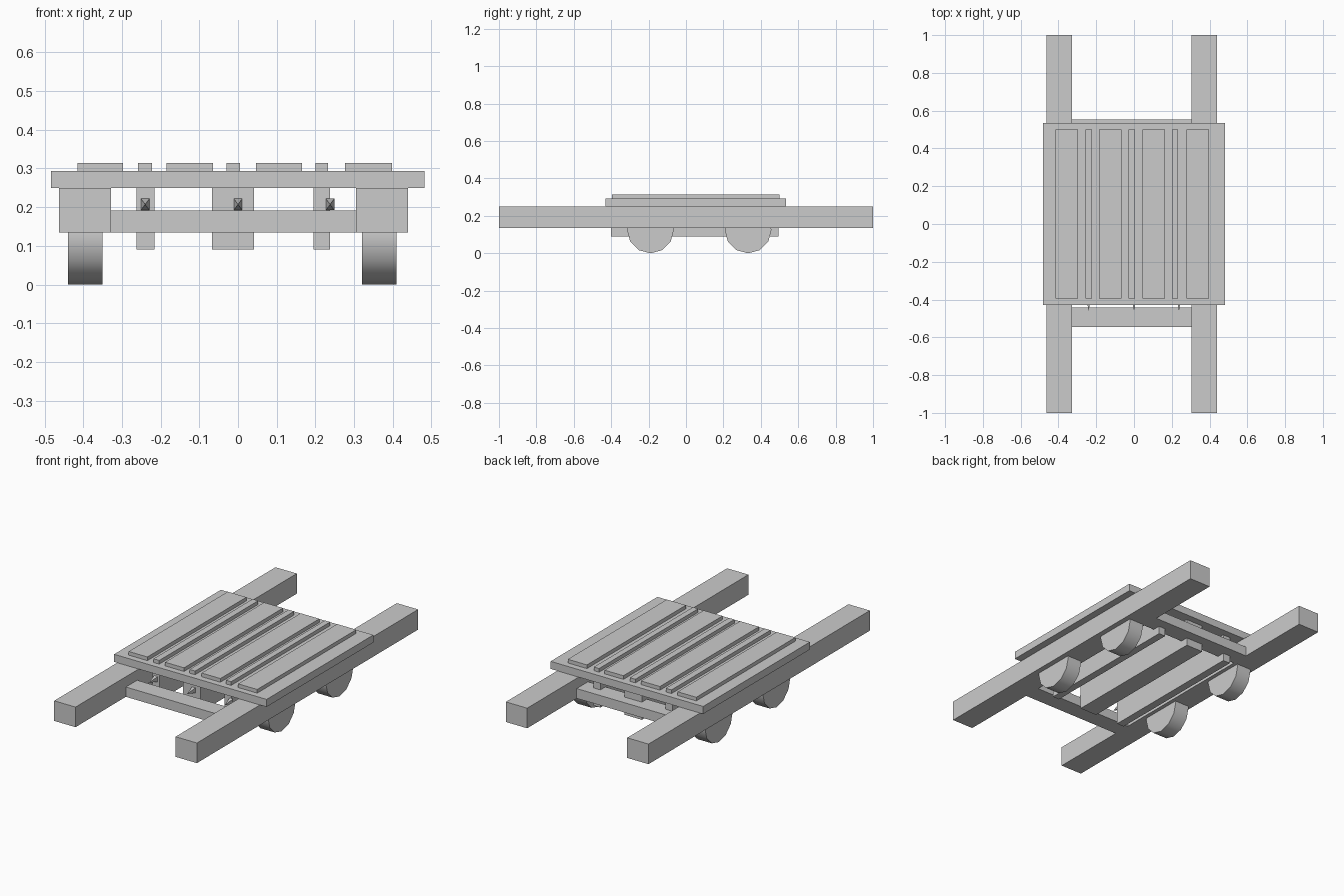
import bpy
from math import radians

if "Cube" in bpy.data.objects:
    bpy.data.objects.remove(bpy.data.objects["Cube"])


def box(name, x0, x1, y0, y1, z0, z1):
    bpy.ops.mesh.primitive_cube_add(
        size=1, location=((x0 + x1) / 2, (y0 + y1) / 2, (z0 + z1) / 2))
    ob = bpy.context.object
    ob.name = name
    ob.scale = (x1 - x0, y1 - y0, z1 - z0)
    bpy.ops.object.transform_apply(location=False, rotation=False, scale=True)
    return ob


# Long side rails
box("left_rail", -0.463, -0.328, -1, 1, 0.135, 0.25)
box("right_rail", 0.305, 0.44, -1, 1, 0.135, 0.25)

# Deck board
box("deck", -0.483, 0.482, -0.43, 0.535, 0.25, 0.293)

# Alternating wide and narrow slats on the deck
slats = [(-0.415, -0.297), (-0.258, -0.222), (-0.185, -0.065), (-0.03, 0.005),
         (0.046, 0.165), (0.2, 0.233), (0.277, 0.398)]
for a, b in slats:
    box("slat", a, b, -0.395, 0.5, 0.293, 0.314)

# Crossbars joining the rails
box("front_crossbar", -0.328, 0.305, -0.545, -0.443, 0.135, 0.191)
box("rear_crossbar", -0.328, 0.305, 0.45, 0.552, 0.135, 0.191)

# Beams under the deck
for a, b in [(-0.262, -0.216), (-0.067, 0.042), (0.195, 0.238)]:
    box("under_beam", a, b, -0.4, 0.495, 0.09, 0.25)

# Pointed pegs at the front of the beams
for x in (-0.24, 0, 0.238):
    bpy.ops.mesh.primitive_cone_add(
        vertices=4, radius1=1, radius2=0, depth=1, rotation=(0, 0, radians(45)))
    ob = bpy.context.object
    ob.name = "peg"
    bpy.ops.object.transform_apply(location=False, rotation=True, scale=False)
    ob.scale = (0.0155, 0.021, 0.06)
    ob.rotation_euler = (radians(90), 0, 0)
    ob.location = (x, -0.43, 0.207)

# Half-sunk twelve-sided wheels
for x in (-0.395, 0.365):
    for y in (-0.19, 0.332):
        bpy.ops.mesh.primitive_cylinder_add(
            vertices=12, radius=0.125, depth=0.09, location=(x, y, 0.125),
            rotation=(0, radians(90), 0))
        bpy.context.object.name = "wheel"
        bpy.ops.object.shade_smooth_by_angle(angle=radians(35))
